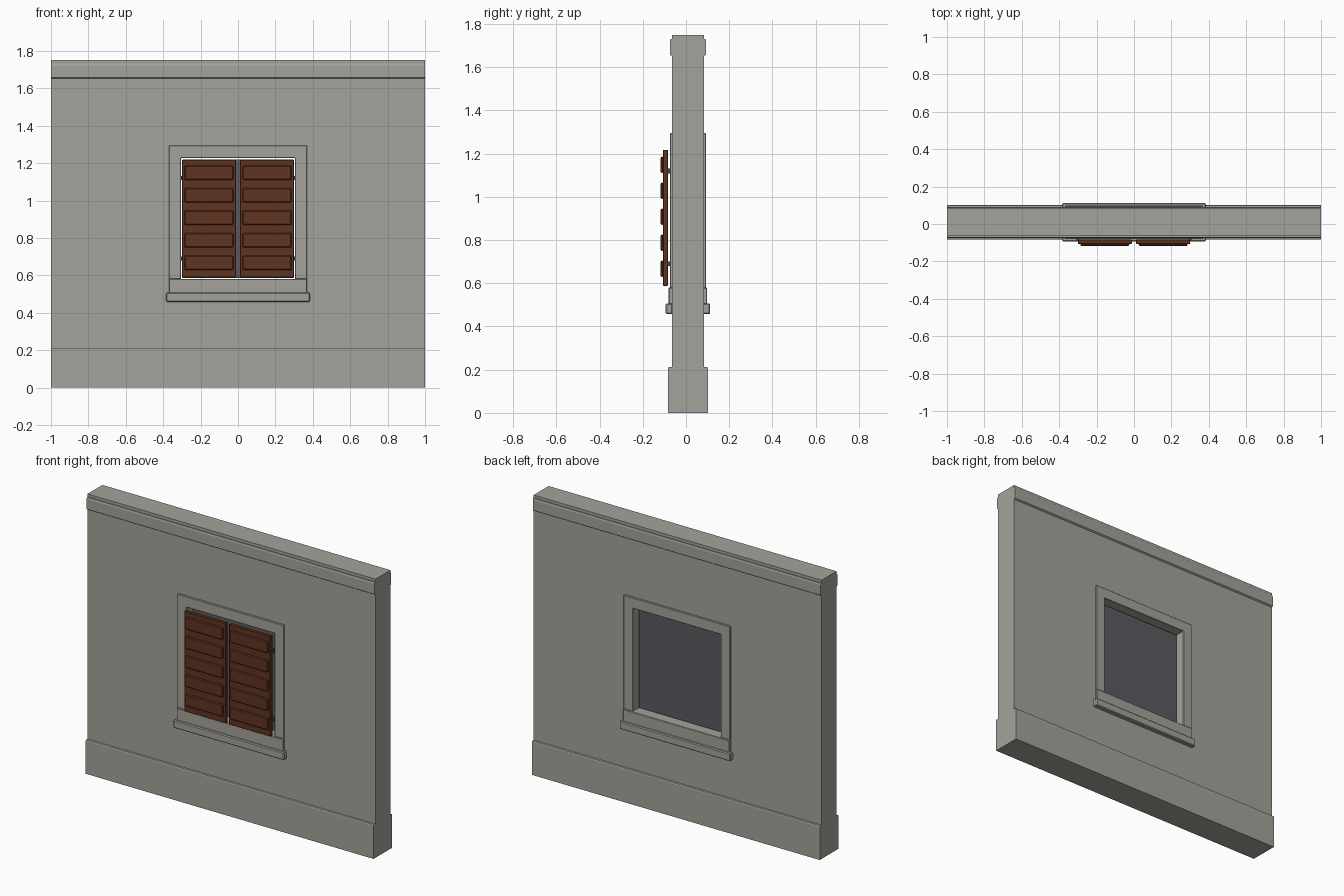
import bpy, bmesh

if "Cube" in bpy.data.objects:
    bpy.data.objects.remove(bpy.data.objects["Cube"])


def material(name, rgb):
    m = bpy.data.materials.new(name)
    m.diffuse_color = (*rgb, 1)
    m.use_nodes = True
    m.node_tree.nodes["Principled BSDF"].inputs["Base Color"].default_value = m.diffuse_color
    return m


STONE = material("grey stone", (0.37, 0.365, 0.325))
WOOD = material("brown wood", (0.118, 0.033, 0.015))
PANE = material("dark glass", (0.10, 0.10, 0.12))
METAL = material("dark metal", (0.06, 0.06, 0.06))


def finish(name, bm, mat, bevel=0):
    bmesh.ops.recalc_face_normals(bm, faces=bm.faces)
    if bevel:
        sharp = [e for e in bm.edges if e.calc_face_angle(0) > 0.5]
        bmesh.ops.bevel(bm, geom=sharp, offset=bevel, segments=1, affect='EDGES')
    me = bpy.data.meshes.new(name)
    bm.to_mesh(me)
    bm.free()
    me.materials.append(mat)
    ob = bpy.data.objects.new(name, me)
    bpy.context.collection.objects.link(ob)
    return ob


def box(name, x, y, z, mat, bevel=0):
    bm = bmesh.new()
    bmesh.ops.create_cube(bm, size=1)
    for v in bm.verts:
        v.co = [r[0] + (c + 0.5) * (r[1] - r[0]) for c, r in zip(v.co, (x, y, z))]
    return finish(name, bm, mat, bevel)


def extrude(name, points, offset, mat, bevel=0):
    bm = bmesh.new()
    face = bm.faces.new([bm.verts.new(p) for p in points])
    out = bmesh.ops.extrude_face_region(bm, geom=[face])
    bmesh.ops.translate(bm, vec=offset,
                        verts=[g for g in out["geom"] if isinstance(g, bmesh.types.BMVert)])
    return finish(name, bm, mat, bevel)


# wall: side profile with plinth and cornice, drawn as (distance from mid-plane, z)
MID = 0.009
half = [(0.092, 0), (0.092, 0.207), (0.089, 0.212), (0.074, 0.212), (0.074, 1.652),
        (0.083, 1.658), (0.083, 1.722), (0.080, 1.732), (0.074, 1.732), (0.074, 1.75)]
outline = [(-1, MID + d, z) for d, z in half] + [(-1, MID - d, z) for d, z in reversed(half)]
wall = extrude("wall", outline, (2, 0, 0), STONE)

# window opening cut through the wall
W, Z0, Z1 = 0.305, 0.58, 1.227
cutter = box("opening_cutter", (-W, W), (-0.3, 0.3), (Z0, Z1), STONE)
cutter.hide_render = True
mod = wall.modifiers.new("opening", 'BOOLEAN')
mod.operation = 'DIFFERENCE'
mod.solver = 'EXACT'
mod.object = cutter
bpy.context.view_layer.objects.active = wall
bpy.ops.object.modifier_apply(modifier="opening")
bpy.data.objects.remove(cutter)

# stone surround, apron and sill on both faces
for side, s in (("front", -1), ("back", 1)):
    def depth(d):
        return sorted((MID + s * 0.070, MID + s * d))
    y0, y1 = depth(0.084)
    arch = [(-0.37, Z0), (-0.37, 1.295), (0.37, 1.295), (0.37, Z0),
            (W, Z0), (W, Z1), (-W, Z1), (-W, Z0)]
    extrude(side + "_surround", [(x, y0, z) for x, z in arch], (0, y1 - y0, 0), STONE, 0.003)
    box(side + "_apron", (-0.37, 0.37), depth(0.089), (0.50, Z0), STONE, 0.003)
    box(side + "_sill", (-0.384, 0.384), depth(0.103), (0.457, 0.507), STONE, 0.005)

# window pane, slightly smaller than the opening
box("pane", (-0.298, 0.298), (-0.02, 0.04), (0.586, 1.22), PANE)

# shutters with raised panels and hinges
for side, s in (("left", -1), ("right", 1)):
    def span(a, b):
        return sorted((s * a, s * b))
    box(side + "_shutter", span(0.012, 0.30), (-0.106, -0.084), (0.588, 1.218), WOOD, 0.002)
    for i in range(5):
        z = 0.667 + 0.1205 * i
        box(f"{side}_shutter_panel_{i + 1}", span(0.025, 0.287), (-0.117, -0.104),
            (z - 0.038, z + 0.038), WOOD, 0.005)
    for n, z in (("lower", 0.69), ("upper", 1.12)):
        box(f"{side}_{n}_hinge", span(0.294, 0.308), (-0.089, -0.070), (z - 0.011, z + 0.011), METAL)
